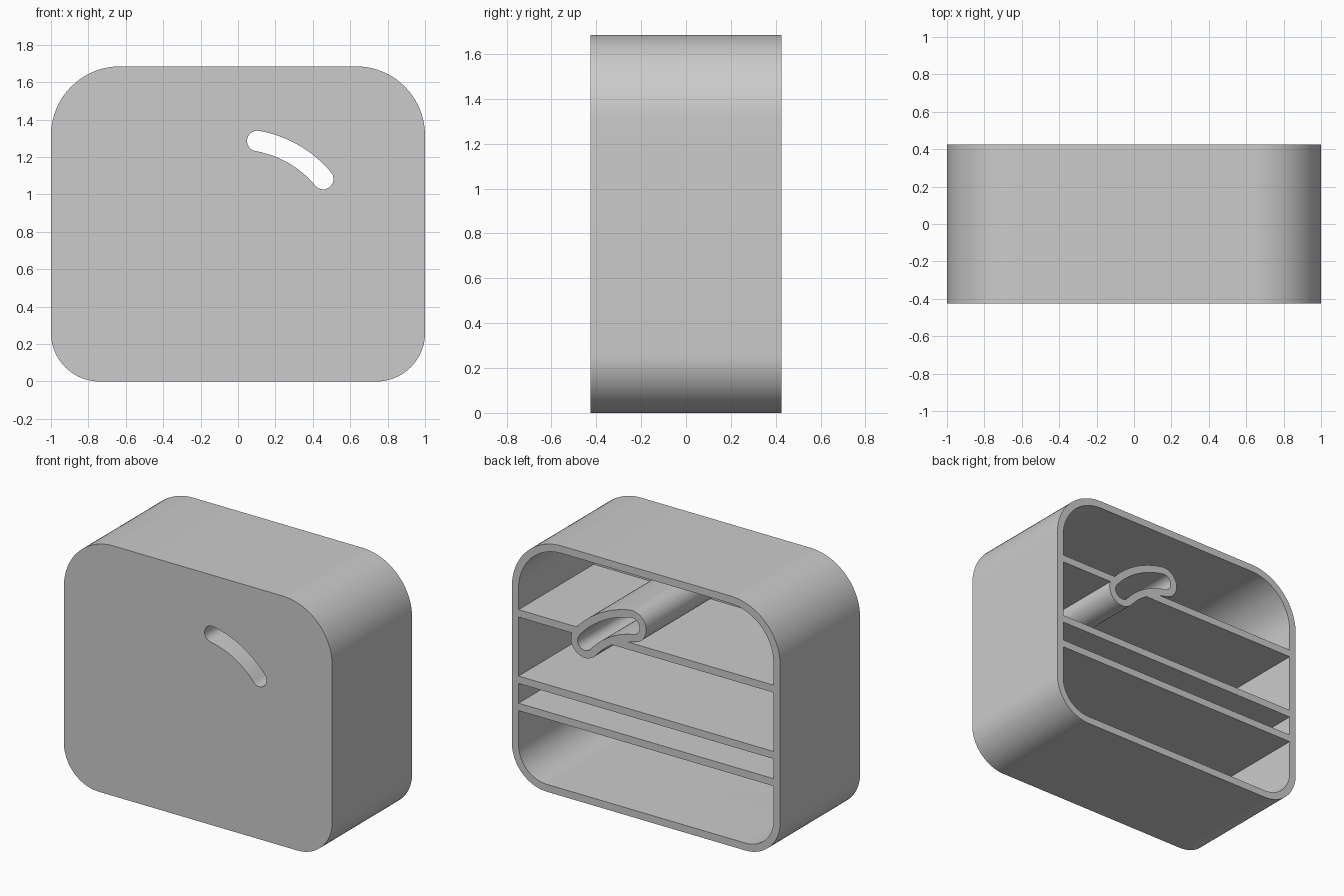
import bpy, bmesh
from math import radians, sin, cos

cube = bpy.data.objects.get("Cube")
if cube:
    bpy.data.objects.remove(cube, do_unlink=True)

WIDTH, HEIGHT, DEPTH, WALL = 2.0, 1.685, 0.85, 0.05
FRONT, BACK = -DEPTH / 2, DEPTH / 2

grey = bpy.data.materials.new("plain grey")
grey.use_nodes = True
colour = (0.6, 0.6, 0.6, 1)
grey.diffuse_color = colour
grey.node_tree.nodes["Principled BSDF"].inputs["Base Color"].default_value = colour


def arc(cx, cz, radius, start, end, steps):
    angles = [radians(start + (end - start) * i / steps) for i in range(steps + 1)]
    return [(cx + radius * cos(a), cz + radius * sin(a)) for a in angles]


def rounded_outline(inset, top_radius, bottom_radius):
    """Rounded rectangle with larger corners at the top."""
    x = WIDTH / 2 - inset
    top, bottom = HEIGHT - inset, inset
    rt, rb = top_radius - inset, bottom_radius - inset
    return (arc(x - rt, top - rt, rt, 0, 90, 20) + arc(rt - x, top - rt, rt, 90, 180, 20)
            + arc(rb - x, bottom + rb, rb, 180, 270, 20)
            + arc(x - rb, bottom + rb, rb, 270, 360, 20))


def slot_outline(r):
    """Curved slot with round ends, r being half its width."""
    cx, cz, mid, a, b = 0.0, 0.7, 0.595, 40, 80
    ends = [arc(cx, cz, mid, t, t, 1)[0] for t in (a, b)]
    return (arc(cx, cz, mid + r, a, b, 20) + arc(*ends[1], r, b, b + 180, 16)[1:-1]
            + arc(cx, cz, mid - r, b, a, 20) + arc(*ends[0], r, a + 180, a + 360, 16)[1:-1])


def extrude_outlines(name, outlines, y0, y1):
    """Fill outlines (inner ones become holes) and extrude along y."""
    bm = bmesh.new()
    for outline in outlines:
        verts = [bm.verts.new((x, y0, z)) for x, z in outline]
        for i, v in enumerate(verts):
            bm.edges.new((verts[i - 1], v))
    bmesh.ops.triangle_fill(bm, edges=bm.edges[:], use_beauty=True)
    result = bmesh.ops.extrude_face_region(bm, geom=bm.faces[:], use_keep_orig=True)
    moved = [g for g in result["geom"] if isinstance(g, bmesh.types.BMVert)]
    bmesh.ops.translate(bm, verts=moved, vec=(0, y1 - y0, 0))
    bmesh.ops.recalc_face_normals(bm, faces=bm.faces[:])
    mesh = bpy.data.meshes.new(name)
    bm.to_mesh(mesh)
    bm.free()
    mesh.materials.append(grey)
    obj = bpy.data.objects.new(name, mesh)
    bpy.context.collection.objects.link(obj)
    return obj


def subtract(target, cutter):
    cutter.hide_render = True
    mod = target.modifiers.new("cut", "BOOLEAN")
    mod.operation, mod.solver, mod.object = "DIFFERENCE", "EXACT", cutter
    bpy.ops.object.select_all(action="DESELECT")
    bpy.context.view_layer.objects.active = target
    target.select_set(True)
    bpy.ops.object.modifier_apply(modifier=mod.name)
    bpy.data.objects.remove(cutter, do_unlink=True)


# Solid body with the slot running right through
housing = extrude_outlines(
    "housing", [rounded_outline(0, 0.37, 0.26), slot_outline(0.055)], FRONT, BACK)

# Cavity open at the back, leaving a tube around the slot
cavity = extrude_outlines(
    "cavity_cutter", [rounded_outline(WALL, 0.37, 0.26), slot_outline(0.055 + WALL)],
    FRONT + WALL, BACK + 0.2)

# Shelves are left standing by splitting the cavity
for top in (1.17, 0.723, 0.54):
    low = top - WALL
    shelf = extrude_outlines(
        "shelf_gap", [[(-1.1, low), (1.1, low), (1.1, top), (-1.1, top)]], -0.6, 0.8)
    subtract(cavity, shelf)

subtract(housing, cavity)

# Smooth curved walls, sharp rims
bpy.ops.object.select_all(action="DESELECT")
bpy.context.view_layer.objects.active = housing
housing.select_set(True)
bpy.ops.object.shade_smooth_by_angle(angle=radians(30))
